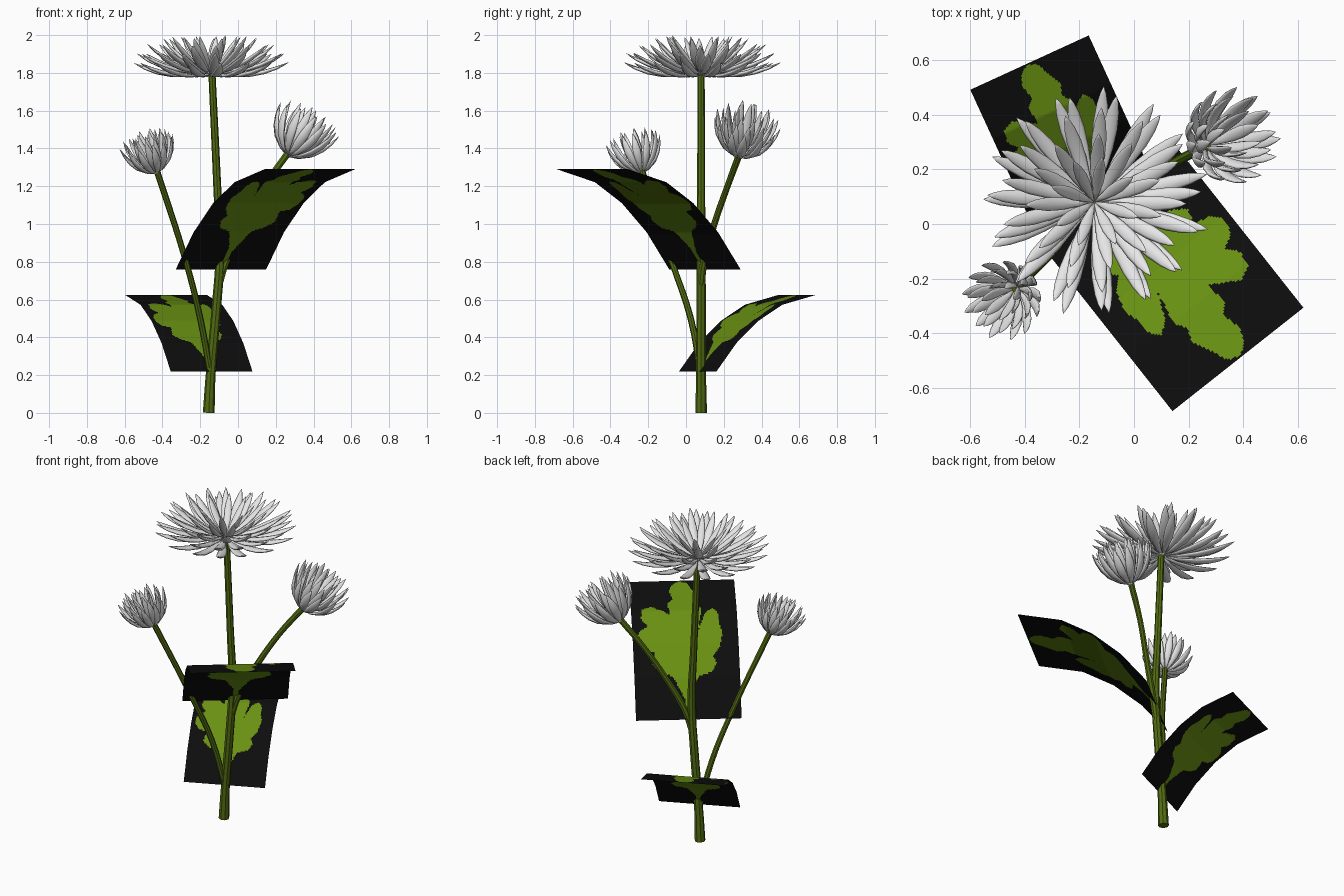
import bpy, bmesh, math, random
from mathutils import Vector

if "Cube" in bpy.data.objects:
    bpy.data.objects.remove(bpy.data.objects["Cube"])

random.seed(4)


def material(name, r, g, b):
    m = bpy.data.materials.new(name)
    m.diffuse_color = (r, g, b, 1)
    m.use_nodes = True
    m.node_tree.nodes["Principled BSDF"].inputs["Base Color"].default_value = m.diffuse_color
    return m


WHITE = material("petal_white", 0.8, 0.8, 0.8)
STEM = material("stem_green", 0.085, 0.15, 0.006)
LEAF = material("leaf_green", 0.14, 0.28, 0.006)
BLACK = material("leaf_card_black", 0.004, 0.004, 0.004)


def finish(bm, name, mats, smooth=True):
    me = bpy.data.meshes.new(name)
    bm.to_mesh(me)
    bm.free()
    for m in mats:
        me.materials.append(m)
    for p in me.polygons:
        p.use_smooth = smooth
    ob = bpy.data.objects.new(name, me)
    bpy.context.collection.objects.link(ob)
    return ob


# stems: tapered tubes through a few points (x, y, z, radius)
def stem(name, pts):
    cu = bpy.data.curves.new(name, 'CURVE')
    cu.dimensions = '3D'
    cu.bevel_depth = 1.0
    cu.bevel_resolution = 2
    cu.resolution_u = 4
    cu.use_fill_caps = True
    sp = cu.splines.new('BEZIER')
    sp.bezier_points.add(len(pts) - 1)
    for bp, (x, y, z, r) in zip(sp.bezier_points, pts):
        bp.co = (x, y, z)
        bp.radius = r
        bp.handle_left_type = bp.handle_right_type = 'AUTO'
    cu.materials.append(STEM)
    ob = bpy.data.objects.new(name, cu)
    bpy.context.collection.objects.link(ob)
    bpy.ops.object.select_all(action='DESELECT')
    ob.select_set(True)
    bpy.context.view_layer.objects.active = ob
    bpy.ops.object.convert(target='MESH')
    bpy.ops.object.shade_smooth_by_angle()


stem("main_stem", [(-.155, .08, 0, .031), (-.145, .08, .2, .026), (-.115, .08, .55, .025),
                   (-.095, .08, .85, .024), (-.11, .08, 1.2, .021), (-.138, .08, 1.8, .019)])
stem("left_branch", [(-.145, .08, .2, .017), (-.2, .025, .5, .017), (-.275, -.075, .8, .016),
                     (-.432, -.236, 1.29, .017)])
stem("right_branch", [(-.1, .08, .68, .02), (-.065, .095, .8, .021), (.03, .15, 1.0, .018),
                      (.14, .22, 1.2, .017), (.268, .287, 1.38, .019)])


# flower heads: rings of pointed petals, each swept along a bent path
WIDTHS = [(0, .2), (.2, .55), (.45, .95), (.65, 1), (.82, .75), (.93, .4), (1, .03)]


def add_petal(bm, ang, start, mid, tip, w):
    out = Vector((math.cos(ang), math.sin(ang), 0))
    side = Vector((-math.sin(ang), math.cos(ang), 0))
    up = Vector((0, 0, 1))
    a, b, c = Vector(start), Vector(mid), Vector(tip)
    rings = []
    for t, k in WIDTHS:
        p = a * (1 - t) ** 2 + b * 2 * t * (1 - t) + c * t * t
        d = (b - a) * (1 - t) + (c - b) * t
        nrm = (up * d.x - out * d.y).normalized()
        ctr = out * p.x + up * p.y
        rings.append([bm.verts.new(ctr + side * (w * k * math.cos(i * math.tau / 8))
                                   + nrm * (w * .4 * k * math.sin(i * math.tau / 8)))
                      for i in range(8)])
    for r0, r1 in zip(rings, rings[1:]):
        for i in range(8):
            j = (i + 1) % 8
            bm.faces.new((r0[i], r0[j], r1[j], r1[i]))
    bm.faces.new(rings[0][::-1])
    bm.faces.new(rings[-1])


# ring rows: count, start, mid, tip as (radius, height), petal half width
def flower(name, pos, axis, scale, rows):
    bm = bmesh.new()
    for n, (count, s, m, t, w) in enumerate(rows):
        for i in range(count):
            ang = (i + .5 * (n % 2) + random.uniform(-.12, .12)) * math.tau / count + n * .13
            k = random.uniform(.96, 1.02)
            add_petal(bm, ang, s, m, (t[0] * k, t[1] * k), w)
    bmesh.ops.recalc_face_normals(bm, faces=bm.faces)
    ob = finish(bm, name, [WHITE])
    ob.location = pos
    ob.scale = (scale,) * 3
    ob.rotation_mode = 'QUATERNION'
    ob.rotation_quaternion = Vector(axis).to_track_quat('Z', 'Y')


flower("large_flower", (-.145, .08, 1.78), (0, 0, 1), 1, [
    (15, (.01, .01), (.24, -.02), (.42, .075), .028),
    (15, (.01, .015), (.24, .02), (.4, .125), .028),
    (13, (.01, .02), (.2, .04), (.34, .17), .027),
    (11, (.01, .02), (.14, .06), (.26, .21), .025),
    (8, (.005, .02), (.08, .08), (.17, .215), .022)])

BUD = [(13, (.008, 0), (.12, .04), (.148, .185), .021),
       (11, (.008, .005), (.1, .06), (.115, .215), .02),
       (7, (.005, .01), (.055, .08), (.065, .225), .019)]
flower("left_flower", (-.432, -.236, 1.27), (-.33, -.26, 1), 1, BUD)
flower("right_flower", (.265, .285, 1.36), (.58, .23, 1), 1.22, BUD)

# leaf outline on its card: u across (-1..1), v from base to tip (0..1)
OUTLINE = [(.03, 0), (.06, .12), (.2, .2), (.5, .24), (.57, .29), (.5, .33), (.64, .38),
           (.71, .48), (.66, .54), (.64, .63), (.55, .68), (.4, .64), (.25, .5), (.3, .6),
           (.34, .67), (.25, .73), (.3, .8), (.2, .88), (.1, .97), (-.05, .995), (-.2, .95),
           (-.25, .88), (-.19, .79), (-.3, .74), (-.27, .63), (-.45, .67), (-.62, .71),
           (-.79, .68), (-.82, .6), (-.7, .54), (-.88, .5), (-.91, .42), (-.8, .37),
           (-.6, .36), (-.64, .28), (-.5, .24), (-.28, .21), (-.06, .1), (-.04, 0)]
RISE = [(0, 0), (.2, .37), (.42, .66), (.66, .87), (1, 1)]


def inside(u, v):
    hit = False
    for (a, b), (c, d) in zip(OUTLINE, OUTLINE[1:] + OUTLINE[:1]):
        if (b > v) != (d > v) and u < (c - a) * (v - b) / (d - b) + a:
            hit = not hit
    return hit


def rise(v):
    for (a, b), (c, d) in zip(RISE, RISE[1:]):
        if v <= c + 1e-6:
            return b + (d - b) * (v - a) / (c - a)
    return 1


# bent rectangular leaf cards with the green leaf shape as faces
def leaf(name, near, far, half):
    near, far = Vector(near), Vector(far)
    run = far - near
    side = Vector((run.y, -run.x, 0)).normalized() * half
    nu, nv = 80, 100
    bm = bmesh.new()
    grid = []
    for j in range(nv + 1):
        v = j / nv
        c = Vector((near.x + run.x * v, near.y + run.y * v, near.z + run.z * rise(v)))
        grid.append([bm.verts.new(c + side * (2 * i / nu - 1)) for i in range(nu + 1)])
    for j in range(nv):
        for i in range(nu):
            f = bm.faces.new((grid[j][i + 1], grid[j][i], grid[j + 1][i], grid[j + 1][i + 1]))
            f.material_index = int(inside(2 * (i + .5) / nu - 1, (j + .5) / nv))
    bmesh.ops.recalc_face_normals(bm, faces=bm.faces)
    if sum(f.normal.z for f in bm.faces) < 0:
        bmesh.ops.reverse_faces(bm, faces=bm.faces)
    finish(bm, name, [BLACK, LEAF])


leaf("upper_leaf", (-.09, .1, .76), (.38, -.495, 1.29), .305)
leaf("lower_leaf", (-.14, .0625, .22), (-.382, .59, .625), .238)
